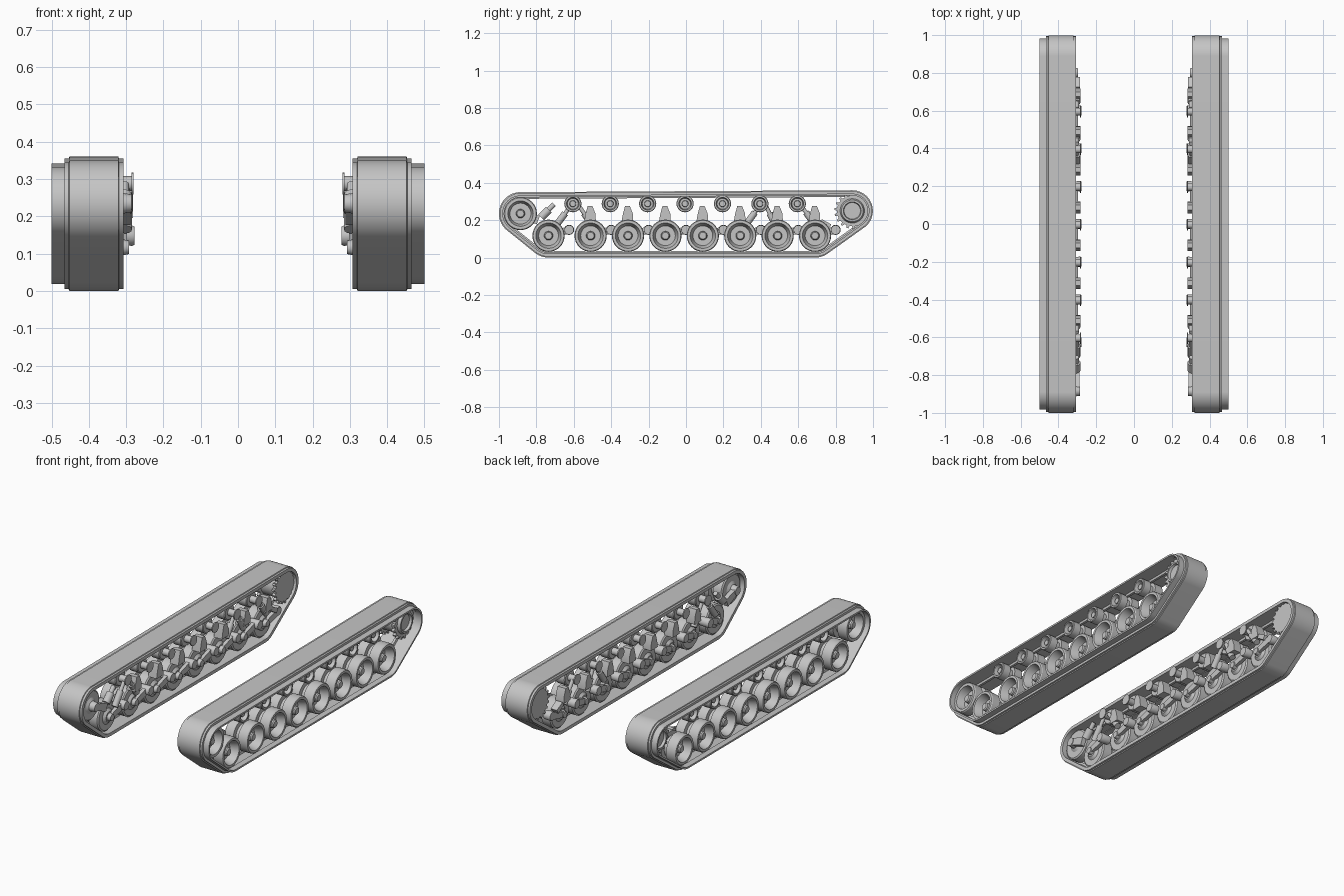
import bpy, bmesh, math
from mathutils import Vector

cube = bpy.data.objects.get("Cube")
if cube:
    bpy.data.objects.remove(cube, do_unlink=True)

grey = bpy.data.materials.new("track grey")
grey.use_nodes = True
COL = (0.56, 0.56, 0.56, 1)
grey.diffuse_color = COL
grey.node_tree.nodes["Principled BSDF"].inputs["Base Color"].default_value = COL


def finish(name, bm):
    """Turn a left-hand part into an object mirrored to the right."""
    bmesh.ops.remove_doubles(bm, verts=bm.verts, dist=1e-5)
    bmesh.ops.recalc_face_normals(bm, faces=bm.faces)
    me = bpy.data.meshes.new(name)
    bm.to_mesh(me)
    bm.free()
    me.materials.append(grey)
    ob = bpy.data.objects.new(name, me)
    bpy.context.collection.objects.link(ob)
    ob.modifiers.new("mirror", "MIRROR")
    bpy.ops.object.select_all(action="DESELECT")
    ob.select_set(True)
    bpy.context.view_layer.objects.active = ob
    bpy.ops.object.shade_smooth_by_angle(angle=math.radians(32))


def skin(bm, loops, closed=False):
    """Bridge equal-length point loops with quads."""
    rows = [[bm.verts.new(p) for p in loop] for loop in loops]
    n = len(rows[0])
    pairs = list(zip(rows, rows[1:])) + ([(rows[-1], rows[0])] if closed else [])
    for a, b in pairs:
        for i in range(n):
            j = (i + 1) % n
            bm.faces.new((a[i], a[j], b[j], b[i]))


def lathe(name, y, z, profile, seg=32):
    """Spin (x, radius) points around an axle running along x."""
    bm = bmesh.new()
    dirs = [(math.cos(2 * math.pi * i / seg), math.sin(2 * math.pi * i / seg)) for i in range(seg)]
    skin(bm, [[(x, y + r * c, z + r * s) for c, s in dirs] for x, r in profile])
    bmesh.ops.dissolve_degenerate(bm, dist=1e-5, edges=bm.edges)
    finish(name, bm)


def prism(name, x0, x1, points):
    """Extrude a (y, z) outline along x."""
    bm = bmesh.new()
    face = bm.faces.new([bm.verts.new((x0, y, z)) for y, z in points])
    ext = bmesh.ops.extrude_face_region(bm, geom=[face])["geom"]
    bmesh.ops.translate(bm, vec=(x1 - x0, 0, 0), verts=[v for v in ext if isinstance(v, bmesh.types.BMVert)])
    finish(name, bm)


def bar(name, x0, x1, a, b, wa, wb):
    """Tapered flat bar between two (y, z) points."""
    a, b = Vector(a), Vector(b)
    d = (b - a).normalized()
    n = Vector((-d.y, d.x))
    prism(name, x0, x1, [a + n * wa, b + n * wb, b - n * wb, a - n * wa])


def rod(name, x, a, b, r):
    """Round rod between two (y, z) points, with a thicker lower sleeve."""
    a, b = Vector((x, *a)), Vector((x, *b))
    q = (b - a).to_track_quat("Z", "Y")
    steps = [(0, 0), (0, r), (0.6, r), (0.6, r * 0.6), (1, r * 0.6), (1, 0)]
    ang = [2 * math.pi * i / 12 for i in range(12)]
    bm = bmesh.new()
    skin(bm, [[a.lerp(b, t) + q @ Vector((k * math.cos(u), k * math.sin(u), 0)) for u in ang] for t, k in steps])
    bmesh.ops.dissolve_degenerate(bm, dist=1e-5, edges=bm.edges)
    finish(name, bm)


# Wheel positions (y, z)
WHEELS = [-0.735] + [-0.51 + 0.2 * i for i in range(7)]
ROLLERS = [-0.605 + 0.2 * i for i in range(7)]
WZ, RZ = 0.117, 0.288
IDLER = (-0.885, 0.235)
SPROCKET = (0.889, 0.25)

# Track belt: outline wraps the end wheels, cross-section is (x, inset)
WRAP = [(*IDLER, 0.115), (WHEELS[0], WZ, 0.117), (WHEELS[-1], WZ, 0.117),
        (*SPROCKET, 0.11), (ROLLERS[0], RZ, 0.072)]


def outline(x, inset):
    pts = []
    for i in range(144):
        c, s = math.cos(math.pi * i / 72), math.sin(math.pi * i / 72)
        y, z, r = max(WRAP, key=lambda w: w[0] * c + w[1] * s + w[2])
        pts.append((x, y + (r - inset) * c, z + (r - inset) * s))
    return pts


# The section includes the raised guide rib that runs between the paired discs
section = [(0.307, 0.005), (0.319, 0.005), (0.321, 0), (0.452, 0), (0.454, 0.005),
           (0.465, 0.005), (0.465, 0.018), (0.5, 0.018), (0.5, 0.028), (0.465, 0.028),
           (0.465, 0.024), (0.41, 0.024), (0.407, 0.036), (0.393, 0.036), (0.39, 0.024),
           (0.307, 0.024)]
bm = bmesh.new()
skin(bm, [outline(x, i) for x, i in section], closed=True)
finish("track_belt", bm)

# Road wheels: paired discs with a deep dished outer face and hub cap
ROAD = [(0.312, 0), (0.312, 0.03), (0.325, 0.045), (0.325, 0.078), (0.331, 0.086), (0.385, 0.086),
        (0.385, 0.06), (0.415, 0.06), (0.415, 0.086), (0.468, 0.086), (0.474, 0.082), (0.474, 0.068),
        (0.462, 0.064), (0.425, 0.053), (0.425, 0.024), (0.452, 0.023), (0.458, 0.018), (0.458, 0)]
for i, y in enumerate(WHEELS):
    lathe(f"road_wheel_{i + 1}", y, WZ, ROAD)
    # Swing arm with its pivot and axle boss
    lathe(f"arm_axle_{i + 1}", y, WZ, [(0.292, 0), (0.292, 0.018), (0.32, 0.024), (0.32, 0)], 16)
    bar(f"swing_arm_{i + 1}", 0.297, 0.318, (y, WZ), (y + 0.11, 0.148), 0.016, 0.02)
    inner = 0.277 if y < 0.6 else 0.297
    lathe(f"arm_pivot_{i + 1}", y + 0.11, 0.148,
          [(inner, 0), (inner, 0.024), (inner + 0.006, 0.027), (0.34, 0.025), (0.34, 0)], 16)

# Bump stops above the wheels
for i, y in enumerate(WHEELS[1:]):
    prism(f"bump_stop_{i + 1}", 0.282, 0.335,
          [(y - 0.034, 0.195), (y + 0.028, 0.195), (y + 0.026, 0.235),
           (y + 0.01, 0.275), (y - 0.016, 0.275), (y - 0.027, 0.235)])

# Return rollers with inner mounts
ROLL = [(0.33, 0), (0.33, 0.041), (0.334, 0.046), (0.385, 0.046), (0.385, 0.028), (0.415, 0.028),
        (0.415, 0.046), (0.462, 0.046), (0.466, 0.043), (0.466, 0.034), (0.435, 0.029),
        (0.435, 0.018), (0.456, 0.016), (0.456, 0)]
for i, y in enumerate(ROLLERS):
    lathe(f"return_roller_{i + 1}", y, RZ, ROLL, 24)
    lathe(f"roller_mount_{i + 1}", y, RZ,
          [(0.28, 0), (0.28, 0.03), (0.286, 0.03), (0.286, 0.02), (0.335, 0.02), (0.335, 0)], 16)

# Shock absorbers on the end stations
SHOCKS = [((-0.7, 0.165), (-0.61, 0.285)), ((-0.5, 0.17), (-0.575, 0.28)),
          ((0.32, 0.175), (0.4, 0.285)), ((0.48, 0.17), (0.425, 0.28)), ((0.69, 0.175), (0.61, 0.285))]
for i, (a, b) in enumerate(SHOCKS):
    rod(f"shock_absorber_{i + 1}", 0.302, a, b, 0.018)

# Front idler, its crank and tensioner
IDLE = [(0.318, 0), (0.318, 0.03), (0.328, 0.045), (0.328, 0.08), (0.334, 0.088), (0.385, 0.088),
        (0.385, 0.06), (0.415, 0.06), (0.415, 0.088), (0.466, 0.088), (0.472, 0.084), (0.472, 0.068),
        (0.425, 0.056), (0.425, 0.024), (0.452, 0.023), (0.458, 0.018), (0.458, 0)]
lathe("idler_wheel", *IDLER, IDLE)
lathe("idler_hub", *IDLER, [(0.285, 0), (0.285, 0.024), (0.325, 0.03), (0.325, 0)], 16)
bar("idler_crank", 0.288, 0.315, IDLER, (-0.79, 0.2), 0.018, 0.024)
rod("track_tensioner", 0.305, (-0.775, 0.215), (-0.705, 0.285), 0.022)

# Drive sprocket: toothed rings on a drum, with a final-drive bracket
TEETH = 18
for name, x in (("inner", 0.322), ("outer", 0.428)):
    gear = []
    for k in range(TEETH):
        for step, r in ((0, 0.082), (0.4, 0.082), (0.55, 0.096), (0.85, 0.096)):
            u = 2 * math.pi * (k + step) / TEETH
            gear.append((SPROCKET[0] + r * math.cos(u), SPROCKET[1] + r * math.sin(u)))
    prism(f"sprocket_ring_{name}", x, x + 0.018, gear)
lathe("sprocket_drum", *SPROCKET,
      [(0.33, 0), (0.33, 0.068), (0.44, 0.068), (0.462, 0.058), (0.462, 0.048),
       (0.448, 0.044), (0.448, 0)])
bar("final_drive_bracket", 0.285, 0.325, (0.77, 0.165), (0.72, 0.195), 0.014, 0.012)
